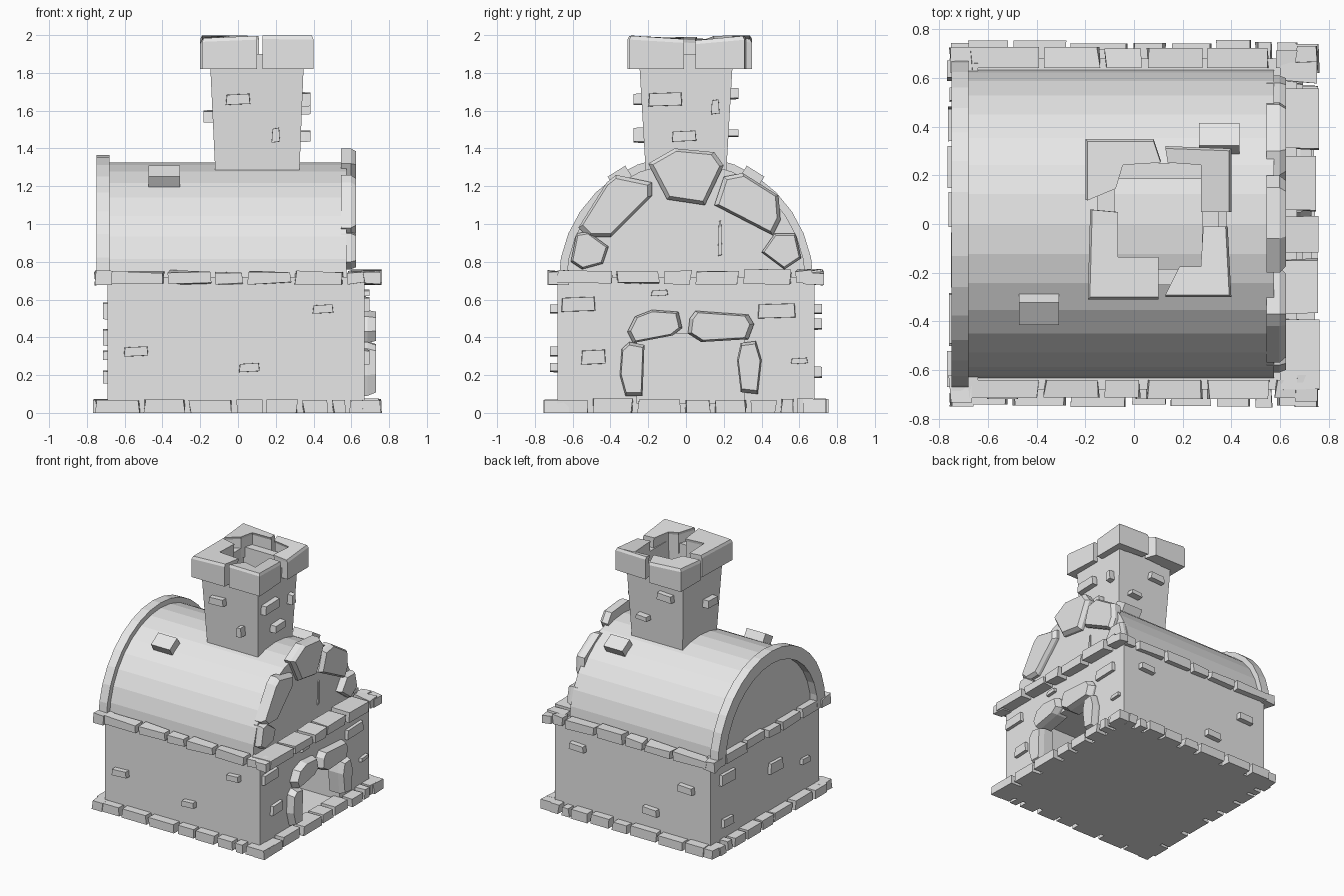
import bpy, bmesh, math, random
from mathutils import Vector, Matrix

random.seed(4)
if "Cube" in bpy.data.objects:
    bpy.data.objects.remove(bpy.data.objects["Cube"])

stone = bpy.data.materials.new("grey_stone")
stone.use_nodes = True
stone.diffuse_color = (0.8, 0.8, 0.8, 1)
stone.node_tree.nodes["Principled BSDF"].inputs["Base Color"].default_value = (0.8, 0.8, 0.8, 1)

# Wall frames: columns are along-wall, up and outward directions
UP = Vector((0, 0, 1))
WALLS = {"front": (Vector((1, 0, 0)), Vector((0, -1, 0))),
         "back": (Vector((1, 0, 0)), Vector((0, 1, 0))),
         "right": (Vector((0, 1, 0)), Vector((1, 0, 0))),
         "left": (Vector((0, 1, 0)), Vector((-1, 0, 0)))}


def finish(name, bm):
    bmesh.ops.recalc_face_normals(bm, faces=bm.faces)
    mesh = bpy.data.meshes.new(name)
    bm.to_mesh(mesh)
    bm.free()
    mesh.materials.append(stone)
    obj = bpy.data.objects.new(name, mesh)
    bpy.context.collection.objects.link(obj)
    return obj


def loft(name, loops, caps=True):
    """Skin closed loops of equal length, optionally capping both ends."""
    bm = bmesh.new()
    rings = [[bm.verts.new(p) for p in loop] for loop in loops]
    n = len(rings[0])
    for a, b in zip(rings, rings[1:]):
        for i in range(n):
            bm.faces.new((a[i], a[(i + 1) % n], b[(i + 1) % n], b[i]))
    if caps:
        bm.faces.new(rings[0])
        bm.faces.new(rings[-1])
    return finish(name, bm)


def slab(name, wall, pts, near, far, shrink=0.88):
    """Stone of (along, z) outline on a wall, with a chamfered outer face."""
    along, out = WALLS[wall]
    cu, cz = (sum(p[k] for p in pts) / len(pts) for k in (0, 1))
    mid = near + (far - near) * 0.65

    def ring(d, s):
        return [along * (cu + (u - cu) * s) + UP * (cz + (z - cz) * s) + out * d for u, z in pts]
    loft(name, [ring(near, 1), ring(mid, 1), ring(far, shrink)])


def brick(name, wall, u, z, w, h, near, far):
    slab(name, wall, [(u - w / 2, z - h / 2), (u + w / 2, z - h / 2 + 0.006),
                      (u + w / 2 - 0.005, z + h / 2), (u - w / 2 + 0.005, z + h / 2 - 0.006)],
         near, far, 0.97)


def course(name, wall, breaks, z0, z1, near, far):
    """Row of rough blocks with small gaps between them."""
    along, out = WALLS[wall]
    for i, (a, b) in enumerate(zip(breaks, breaks[1:])):
        bm = bmesh.new()
        bmesh.ops.create_cube(bm, size=1)
        lift, push = random.uniform(-0.006, 0.006), random.uniform(-0.015, 0.005)
        for v in bm.verts:
            u = (a + 0.015) if v.co.x < 0 else (b - 0.015)
            z = z0 if v.co.z < 0 else z1 + lift
            d = near if v.co.y < 0 else far + push
            wob = random.uniform(-0.008, 0.008)
            v.co = along * (u + wob) + UP * max(0, z + wob * (z0 > 0)) + out * d
        finish(f"{name}_{i}", bm)


# Body block with a recessed oven mouth in its +x face
bm = bmesh.new()
bmesh.ops.create_cube(bm, size=1, matrix=Matrix.Translation((-0.01, 0, 0.36)) @ Matrix.Diagonal((1.36, 1.36, 0.72, 1)))
bm.faces.ensure_lookup_table()
mouth = max(bm.faces, key=lambda f: f.calc_center_median().x)
bmesh.ops.inset_individual(bm, faces=[mouth], thickness=0.1)
for v in mouth.verts:
    v.co.y = -0.26 if v.co.y < 0 else 0.31
    v.co.z = 0.05 if v.co.z < 0.36 else 0.42
ext = bmesh.ops.extrude_face_region(bm, geom=[mouth])["geom"]
for v in [g for g in ext if isinstance(g, bmesh.types.BMVert)]:
    v.co.x -= 0.7
bmesh.ops.delete(bm, geom=[mouth], context="FACES_ONLY") if mouth.is_valid else None
finish("body", bm)

# Base and upper stone courses on all four sides
LOW = [-0.69, -0.51, -0.27, -0.02, 0.14, 0.33, 0.49, 0.58, 0.68]
HIGH = [-0.7, -0.38, -0.13, 0.04, 0.29, 0.57, 0.68]
for wall in WALLS:
    shift = -0.02 if wall == "left" else 0
    course(f"base_course_{wall}", wall, LOW, 0, 0.07, 0.62, 0.755 - shift / 2)
    deep = 0.6 if wall == "right" else 0.64
    course(f"upper_course_{wall}", wall, HIGH, 0.685, 0.75, deep, 0.76 if wall == "right" else 0.725 - shift)
for sx in (-1, 1):
    for sy, side in ((-1, "front"), (1, "back")):
        ends = sorted((sx * 0.65, sx * 0.77))
        course(f"base_corner_{side}_{sx}", side, ends, 0, 0.07, 0.62, 0.75)
        course(f"upper_corner_{side}_{sx}", side, ends, 0.68, 0.75, 0.62, 0.73)


# Barrel vault and raised rim on its -x end
def arc(x, r, steps=16, cz=0.69):
    return [Vector((x, r * math.cos(math.pi * i / steps), cz + r * math.sin(math.pi * i / steps)))
            for i in range(steps + 1)]


loft("vault", [arc(-0.69, 0.635), arc(0.575, 0.635)])
loft("end_rim", [arc(x, 0.675) + arc(x, 0.575)[::-1] for x in (-0.75, -0.68)], caps=False)
bm = bmesh.new()
for x in (-0.75, -0.68):
    outer, inner = ([bm.verts.new(p) for p in arc(x, r)] for r in (0.675, 0.575))
    for i in range(16):
        bm.faces.new((outer[i], outer[i + 1], inner[i + 1], inner[i]))
finish("end_rim_faces", bm)

# Rough stones around the +x gable
gable = {
    "keystone": [(-0.2, 1.32), (-0.06, 1.4), (0.15, 1.38), (0.2, 1.31), (0.1, 1.1), (-0.1, 1.13)],
    "gable_stone_a": [(-0.57, 0.98), (-0.52, 0.93), (-0.4, 0.93), (-0.18, 1.15), (-0.18, 1.22), (-0.37, 1.26), (-0.42, 1.22)],
    "gable_stone_b": [(-0.61, 0.8), (-0.58, 0.95), (-0.52, 0.96), (-0.41, 0.88), (-0.44, 0.79), (-0.55, 0.76)],
    "gable_stone_c": [(0.15, 1.1), (0.2, 1.25), (0.3, 1.27), (0.49, 1.15), (0.5, 1.02), (0.46, 0.94)],
    "gable_stone_d": [(0.4, 0.85), (0.47, 0.95), (0.58, 0.95), (0.61, 0.82), (0.52, 0.76)],
}
for name, pts in gable.items():
    slab(name, "right", pts, 0.545, 0.625)
brick("gable_slit", "right", 0.18, 0.925, 0.022, 0.19, 0.57, 0.584)

# Stones framing the oven mouth
frame = {
    "arch_stone_a": [(-0.31, 0.43), (-0.27, 0.51), (-0.18, 0.545), (-0.04, 0.535), (-0.02, 0.45), (-0.07, 0.41), (-0.28, 0.37)],
    "arch_stone_b": [(0.01, 0.42), (0.02, 0.5), (0.05, 0.54), (0.33, 0.52), (0.36, 0.47), (0.33, 0.39), (0.08, 0.375)],
    "jamb_stone_a": [(-0.34, 0.34), (-0.3, 0.375), (-0.22, 0.36), (-0.23, 0.09), (-0.32, 0.09), (-0.35, 0.2)],
    "jamb_stone_b": [(0.27, 0.28), (0.29, 0.37), (0.37, 0.38), (0.4, 0.28), (0.38, 0.1), (0.29, 0.11)],
}
for name, pts in frame.items():
    slab(name, "right", pts, 0.6, 0.73)

# Hollow flared chimney
def rect(x0, x1, y, z):
    return [(x0, -y, z), (x1, -y, z), (x1, y, z), (x0, y, z)]


loft("chimney", [rect(-0.12, 0.325, 0.213, 1.27), rect(-0.15, 0.35, 0.25, 1.9),
                 rect(-0.08, 0.28, 0.185, 1.9), rect(-0.08, 0.28, 0.185, 1.25)], caps=False)

# Corner stones of the chimney crown
crown = [
    [(-0.19, -0.31), (0.1, -0.31), (0.1, -0.14), (-0.07, -0.14), (-0.07, 0.05), (-0.18, 0.06)],
    [(0.13, -0.3), (0.4, -0.3), (0.385, -0.01), (0.29, -0.01), (0.28, -0.18), (0.19, -0.18)],
    [(0.13, 0.32), (0.4, 0.31), (0.4, 0.05), (0.28, 0.05), (0.28, 0.25), (0.14, 0.26)],
    [(-0.2, 0.35), (0.08, 0.35), (0.11, 0.26), (-0.05, 0.25), (-0.08, 0.15), (-0.2, 0.1)],
]
for i, pts in enumerate(crown):
    tops = [1.97 + 0.03 * random.random() for _ in pts]
    loft(f"crown_stone_{i}", [[(x, y, 1.82) for x, y in pts],
                              [(x, y, t - 0.02) for (x, y), t in zip(pts, tops)],
                              [(0.1 + (x - 0.1) * 0.97, y * 0.97, t) for (x, y), t in zip(pts, tops)]])

# Bricks standing proud of the body walls: along, z, width, height
bricks = {
    "front": [(-0.54, 0.325, 0.13, 0.055), (0.06, 0.24, 0.11, 0.05), (0.45, 0.55, 0.11, 0.05)],
    "right": [(-0.57, 0.575, 0.18, 0.08), (-0.49, 0.295, 0.13, 0.08), (-0.14, 0.635, 0.09, 0.035),
              (0.48, 0.54, 0.2, 0.08), (0.6, 0.275, 0.09, 0.035)],
    "back": [(0.46, 0.55, 0.13, 0.055), (-0.49, 0.47, 0.13, 0.06), (-0.18, 0.215, 0.13, 0.06)],
    "left": [(0.48, 0.54, 0.18, 0.09), (-0.12, 0.4, 0.16, 0.09), (-0.49, 0.305, 0.1, 0.05), (0.48, 0.19, 0.13, 0.07)],
}
for wall, rows in bricks.items():
    face = {"right": 0.67, "left": 0.69}.get(wall, 0.68)
    for i, row in enumerate(rows):
        brick(f"{wall}_brick_{i}", wall, *row, face - 0.03, face + (0.025 if wall in ("right", "left") else 0.04))

# Bricks on the chimney faces
chimney_bricks = {
    "front": [(0, 1.66, 0.13, 0.06), (0.2, 1.47, 0.045, 0.08)],
    "back": [(0, 1.69, 0.13, 0.06), (0.2, 1.48, 0.1, 0.04)],
    "right": [(-0.11, 1.66, 0.18, 0.075), (-0.01, 1.465, 0.13, 0.06), (0.155, 1.62, 0.045, 0.08)],
    "left": [(-0.08, 1.57, 0.13, 0.065)],
}
for wall, rows in chimney_bricks.items():
    face = {"right": 0.335, "left": 0.135}.get(wall, 0.23)
    for i, row in enumerate(rows):
        brick(f"chimney_{wall}_brick_{i}", wall, *row, face - 0.03, face + 0.048)

# Tilted blocks on the vault
for name, x, angle in (("roof_block_front", -0.39, 32), ("roof_block_back", 0.35, -32)):
    bm = bmesh.new()
    turn = Matrix.Rotation(math.radians(angle), 4, "X")
    bmesh.ops.create_cube(bm, size=1, matrix=Matrix.Translation((x, 0, 0.69)) @ turn
                          @ Matrix.Translation((0, 0, 0.655)) @ Matrix.Diagonal((0.165, 0.11, 0.08, 1)))
    finish(name, bm)
